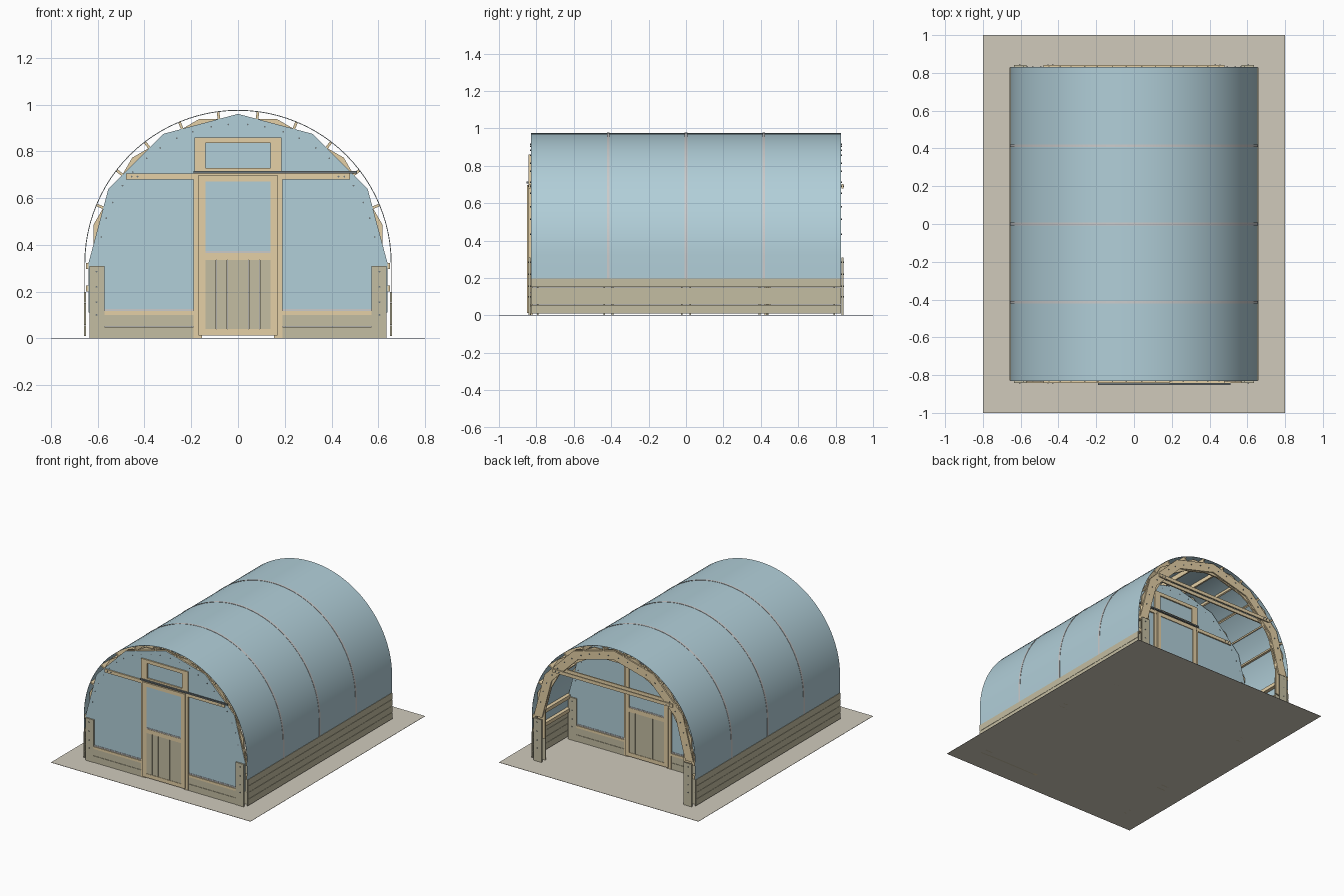
import bpy, bmesh, math
from mathutils import Matrix

if "Cube" in bpy.data.objects:
    bpy.data.objects.remove(bpy.data.objects["Cube"])

def mat(name, c):
    m = bpy.data.materials.new(name)
    m.diffuse_color = (*c, 1)
    m.use_nodes = True
    m.node_tree.nodes["Principled BSDF"].inputs["Base Color"].default_value = m.diffuse_color
    return m

FILM = mat("film_blue", (0.44, 0.62, 0.69))
WOOD = mat("light_timber", (0.78, 0.63, 0.38))
BOARD = mat("weathered_board", (0.55, 0.51, 0.36))
DARK = mat("dark_metal", (0.16, 0.19, 0.2))
WHITE = mat("white_strip", (0.86, 0.86, 0.84))
EARTH = mat("earth", (0.63, 0.59, 0.5))
CZ = 0.32          # height of the arch centre
HOOPS = (-0.815, -0.415, 0.0, 0.415, 0.815)


def finish(name, bm, material):
    bmesh.ops.recalc_face_normals(bm, faces=bm.faces[:])
    me = bpy.data.meshes.new(name)
    bm.to_mesh(me)
    bm.free()
    me.materials.append(material)
    ob = bpy.data.objects.new(name, me)
    bpy.context.collection.objects.link(ob)
    return ob


def prism(bm, pts, y0, y1):
    """Extrude an x-z outline from y0 to y1."""
    a = [bm.verts.new((x, y0, z)) for x, z in pts]
    b = [bm.verts.new((x, y1, z)) for x, z in pts]
    bm.faces.new(a)
    bm.faces.new(b[::-1])
    n = len(pts)
    for i in range(n):
        j = (i + 1) % n
        bm.faces.new((a[i], b[i], b[j], a[j]))


def box(bm, x0, x1, y0, y1, z0, z1):
    prism(bm, [(x0, z0), (x1, z0), (x1, z1), (x0, z1)], y0, y1)


def polar(r, deg):
    a = math.radians(deg)
    return (r * math.cos(a), CZ + r * math.sin(a))


def bolt(bm, x, y, z, length, r=0.004):
    m = Matrix.Translation((x, y, z)) @ Matrix.Rotation(math.pi / 2, 4, 'X')
    bmesh.ops.create_cone(bm, cap_ends=True, segments=6, radius1=r, radius2=r, depth=length, matrix=m)


# base sheet
bm = bmesh.new()
box(bm, -0.8, 0.8, -1, 1, 0, 0.002)
finish("base_sheet", bm, EARTH)


# arched hoops: three plank layers with staggered joints
def hoop(y):
    bm = bmesh.new()
    for start, stop, y0, y1 in ((0, 180, -0.015, -0.005), (-15, 195, -0.005, 0.005), (0, 180, 0.005, 0.015)):
        for d in range(start, stop, 30):
            prism(bm, [polar(0.64, d), polar(0.64, d + 30), polar(0.575, d + 30), polar(0.575, d)], y + y0, y + y1)
    finish("hoop", bm, WOOD)

    # post boards either side of the hoop foot
    bm = bmesh.new()
    for s in (-1, 1):
        x0, x1 = sorted((s * 0.57, s * 0.635))
        for t in (-1, 1):
            y0, y1 = sorted((y + t * 0.0175, y + t * 0.027))
            box(bm, x0, x1, y0, y1, 0, 0.31)
    finish("post_boards", bm, BOARD)

    # cross tie
    bm = bmesh.new()
    for t in (-1, 1):
        y0, y1 = sorted((y + t * 0.0175, y + t * 0.027))
        box(bm, -0.48, 0.48, y0, y1, 0.68, 0.704)
    finish("cross_tie", bm, WOOD)

    # bolts
    bm = bmesh.new()
    for d in range(15, 180, 15):
        for e in (-4, 4):
            x, z = polar(0.596, d + e)
            bolt(bm, x, y, z, 0.038)
    for s in (-1, 1):
        for x, z in ((0.605, 0.1), (0.605, 0.155), (0.605, 0.22), (0.605, 0.285), (0.455, 0.692), (0.43, 0.692)):
            bolt(bm, s * x, y, z, 0.06)
    finish("bolts", bm, DARK)


for y in HOOPS:
    hoop(y)


# end wall with sliding door; s is the facing direction
def end_wall(yc, s):
    def part(name, material, boxes):
        bm = bmesh.new()
        for x0, x1, d0, d1, z0, z1 in boxes:
            y0, y1 = sorted((yc + s * d0, yc + s * d1))
            box(bm, x0, x1, y0, y1, z0, z1)
        finish(name, bm, material)

    # film with a doorway notch
    bm = bmesh.new()
    outline = [(0.64, 0.11)] + [polar(0.64, d) for d in range(0, 181, 30)] + [(-0.64, 0.11)]
    outline += [(-0.16, 0.11), (-0.16, 0.69), (0.16, 0.69), (0.16, 0.11)]
    y0, y1 = sorted((yc + s * 0.0155, yc + s * 0.017))
    prism(bm, outline, y0, y1)
    finish("end_film", bm, FILM)

    low, cap, strip = [], [], []
    for a, b in ((-0.57, -0.165), (0.165, 0.57)):
        low += [(a, b, 0.014, 0.025, 0, 0.049), (a, b, 0.014, 0.025, 0.051, 0.1)]
        cap.append((a, b, 0.014, 0.026, 0.1, 0.117))
        strip.append((a, b, 0.015, 0.02, 0.117, 0.126))
    part("low_wall_boards", BOARD, low)
    part("low_wall_cap", WOOD, cap)
    part("film_strip", WHITE, strip)

    # doorway frame with transom
    part("door_frame", WOOD, [
        (-0.187, -0.14, 0.005, 0.0265, 0.705, 0.86), (0.14, 0.187, 0.005, 0.0265, 0.705, 0.86),
        (-0.19, -0.155, 0.005, 0.0265, 0, 0.705), (0.155, 0.19, 0.005, 0.0265, 0, 0.705),
        (-0.14, 0.14, 0.005, 0.0265, 0.835, 0.86), (-0.14, 0.14, 0.005, 0.0265, 0.705, 0.728)])

    # door leaf
    part("door_rails", WOOD, [
        (-0.17, -0.14, 0.027, 0.036, 0.012, 0.698), (0.14, 0.17, 0.027, 0.036, 0.012, 0.698),
        (-0.14, 0.14, 0.027, 0.036, 0.67, 0.698), (-0.14, 0.14, 0.027, 0.036, 0.335, 0.365),
        (-0.14, 0.14, 0.027, 0.036, 0.012, 0.04)])
    w = 0.28 / 6
    part("door_planks", BOARD, [(-0.14 + i * w + 0.001, -0.14 + (i + 1) * w - 0.001, 0.028, 0.033, 0.04, 0.335)
                                for i in range(6)])
    part("door_window", FILM, [(-0.14, 0.14, 0.029, 0.031, 0.365, 0.67)])
    part("door_window_strip", WHITE, [(-0.14, 0.14, 0.031, 0.034, 0.365, 0.373)])
    part("door_track", DARK, [(-0.19, 0.51, 0.027, 0.037, 0.706, 0.716)])


end_wall(HOOPS[0], -1)
end_wall(HOOPS[3], 1)

# long purlins set on edge around the arch
bm = bmesh.new()
for d in (22.5, 37.5, 52.5, 67.5, 82.5):
    for deg in (d, 180 - d):
        prism(bm, [polar(0.622, deg - 0.5), polar(0.653, deg - 0.5), polar(0.653, deg + 0.5), polar(0.622, deg + 0.5)],
              -0.83, 0.83)
for s in (-1, 1):
    x0, x1 = sorted((s * 0.625, s * 0.651))
    for z in (0.31, 0.213):
        box(bm, x0, x1, -0.83, 0.83, z - 0.013, z + 0.013)
finish("purlins", bm, WOOD)


# curved sheets: film cover and white batten strips
def arch_sheet(name, r, y0, y1, thick, material):
    n = 48
    def ring(q):
        return [(q, 0.198)] + [polar(q, 180 * i / n) for i in range(n + 1)] + [(-q, 0.198)]
    bm = bmesh.new()
    prism(bm, ring(r) + ring(r - thick)[::-1], y0, y1)
    ob = finish(name, bm, material)
    bpy.context.view_layer.objects.active = ob
    ob.select_set(True)
    bpy.ops.object.shade_smooth_by_angle(angle=math.radians(30))
    ob.select_set(False)


arch_sheet("film_cover", 0.655, -0.83, 0.83, 0.0015, FILM)
for y in (-0.415, 0, 0.415):
    arch_sheet("batten_strip", 0.657, y - 0.007, y + 0.007, 0.002, WHITE)

# low side boards, four rows split at the middle
bm = bmesh.new()
h = 0.19 / 4
for s in (-1, 1):
    x0, x1 = sorted((s * 0.651, s * 0.658))
    for i in range(4):
        for a, b in ((-0.828, -0.001), (0.001, 0.828)):
            box(bm, x0, x1, a, b, 0.01 + i * h, 0.01 + (i + 1) * h - 0.002)
finish("side_boards", bm, BOARD)
